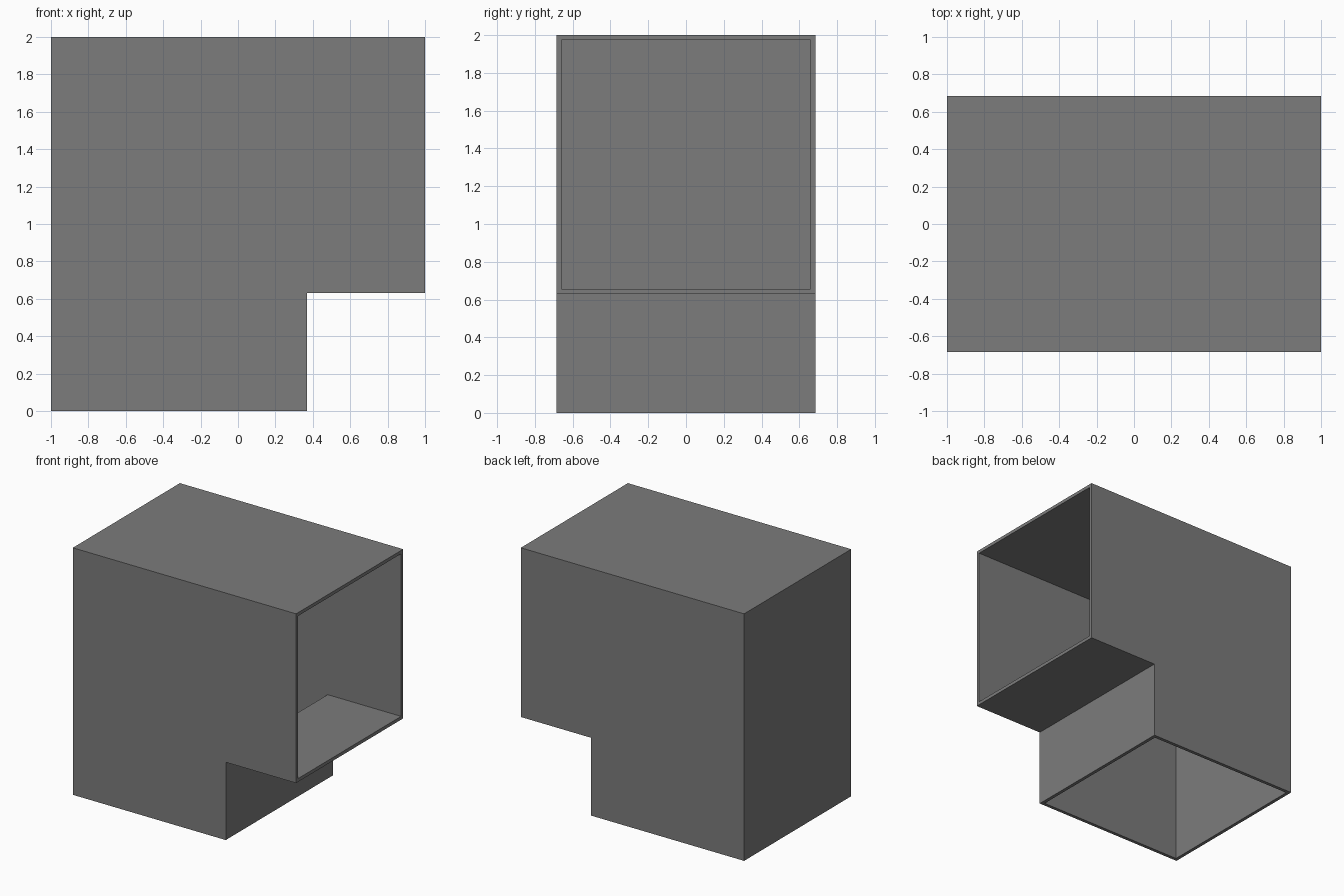
import bpy
import bmesh
import math

if "Cube" in bpy.data.objects:
    bpy.data.objects.remove(bpy.data.objects["Cube"])

HALF_DEPTH = 0.685   # half width of the duct in y
BORE = 1.37          # outer duct size in the bend plane
WALL = 0.027         # sheet thickness


def sections(t):
    """Rectangular sections along the elbow, inset by t: side mouth, mitre, bottom mouth."""
    far_x, top_z = -1 + t, 2 - t
    near_x, low_z = -1 + BORE - t, 2 - BORE + t
    y = HALF_DEPTH - t
    pairs = [((1, top_z), (1, low_z)),
             ((far_x, top_z), (near_x, low_z)),
             ((far_x, 0), (near_x, 0))]
    return [[(a[0], -y, a[1]), (a[0], y, a[1]), (b[0], y, b[1]), (b[0], -y, b[1])]
            for a, b in pairs]


# Duct elbow: outer skin forward, inner skin back, joined by rims at both mouths
bm = bmesh.new()
loops = sections(0) + sections(WALL)[::-1]
rings = [[bm.verts.new(p) for p in ring] for ring in loops]
for i, ring in enumerate(rings):
    nxt = rings[(i + 1) % len(rings)]
    for j in range(4):
        k = (j + 1) % 4
        bm.faces.new((ring[j], ring[k], nxt[k], nxt[j]))

# Merge the flat L-shaped side panels and face everything outward
bmesh.ops.recalc_face_normals(bm, faces=bm.faces[:])
side_edges = [e for e in bm.edges if len(e.link_faces) == 2
              and all(abs(f.normal.y) > 0.99 for f in e.link_faces)
              and e.calc_face_angle() < math.radians(1)]
bmesh.ops.dissolve_edges(bm, edges=side_edges, use_verts=False)
bmesh.ops.recalc_face_normals(bm, faces=bm.faces[:])

mesh = bpy.data.meshes.new("duct_elbow")
bm.to_mesh(mesh)
bm.free()

# Plain grey sheet metal
grey = bpy.data.materials.new("sheet_metal_grey")
grey.diffuse_color = (0.2, 0.2, 0.2, 1)
grey.use_nodes = True
grey.node_tree.nodes["Principled BSDF"].inputs["Base Color"].default_value = grey.diffuse_color
mesh.materials.append(grey)

duct = bpy.data.objects.new("duct_elbow", mesh)
bpy.context.collection.objects.link(duct)
